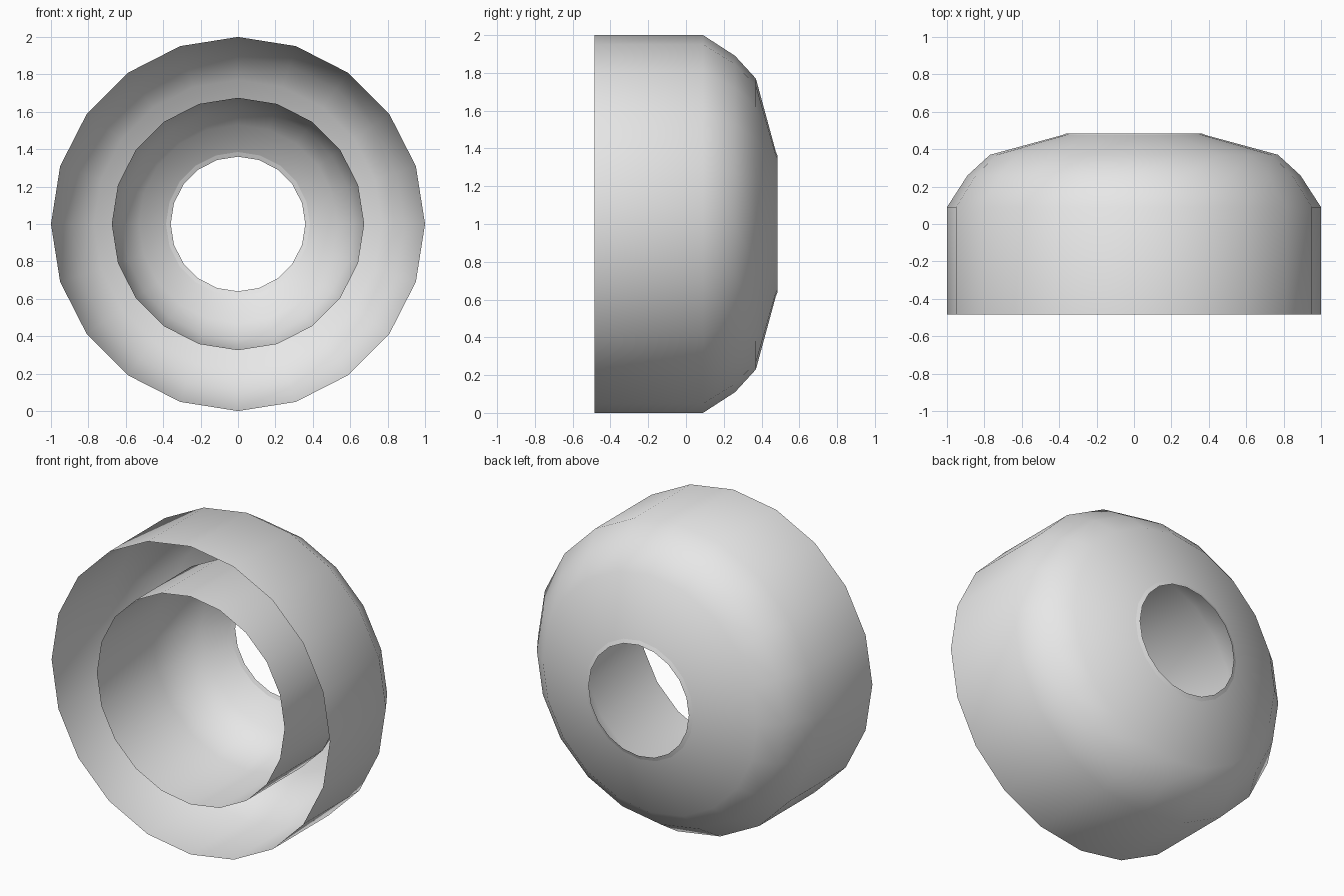
import bpy, bmesh, math
from mathutils import Vector

cube = bpy.data.objects.get("Cube")
if cube:
    bpy.data.objects.remove(cube, do_unlink=True)

SIDES = 20

grey = bpy.data.materials.new("plain_grey")
grey.use_nodes = True
colour = (0.8, 0.8, 0.8, 1)
grey.diffuse_color = colour
grey.node_tree.nodes["Principled BSDF"].inputs["Base Color"].default_value = colour


def lathe(name, profile):
    """Turn a (radius, depth) profile around the front-to-back axis."""
    bm = bmesh.new()
    verts = [bm.verts.new((0, y, 1 + r)) for r, y in profile]
    edges = [bm.edges.new(pair) for pair in zip(verts, verts[1:])]
    bmesh.ops.spin(bm, geom=verts + edges, cent=Vector((0, 0, 1)),
                   axis=Vector((0, 1, 0)), angle=math.tau, steps=SIDES,
                   use_duplicate=False)
    bmesh.ops.remove_doubles(bm, verts=bm.verts[:], dist=0.0005)
    bmesh.ops.recalc_face_normals(bm, faces=bm.faces[:])
    mesh = bpy.data.meshes.new(name)
    bm.to_mesh(mesh)
    bm.free()
    obj = bpy.data.objects.new(name, mesh)
    bpy.context.collection.objects.link(obj)
    mesh.materials.append(grey)
    bpy.ops.object.select_all(action="DESELECT")
    obj.select_set(True)
    bpy.context.view_layer.objects.active = obj
    bpy.ops.object.shade_smooth_by_angle(angle=math.radians(50))
    return obj


# Domed outer skin, open at the front
lathe("outer_shell", [(1, -0.485), (1, 0.09), (0.89, 0.26),
                      (0.77, 0.37), (0.385, 0.475)])

# Narrow lip around the rear hole
lathe("hole_lip", [(0.385, 0.475), (0.36, 0.485)])

# Inner sleeve curving in to meet the lip
lathe("inner_sleeve", [(0.675, -0.485), (0.675, 0.09), (0.62, 0.27),
                       (0.53, 0.38), (0.385, 0.475)])
